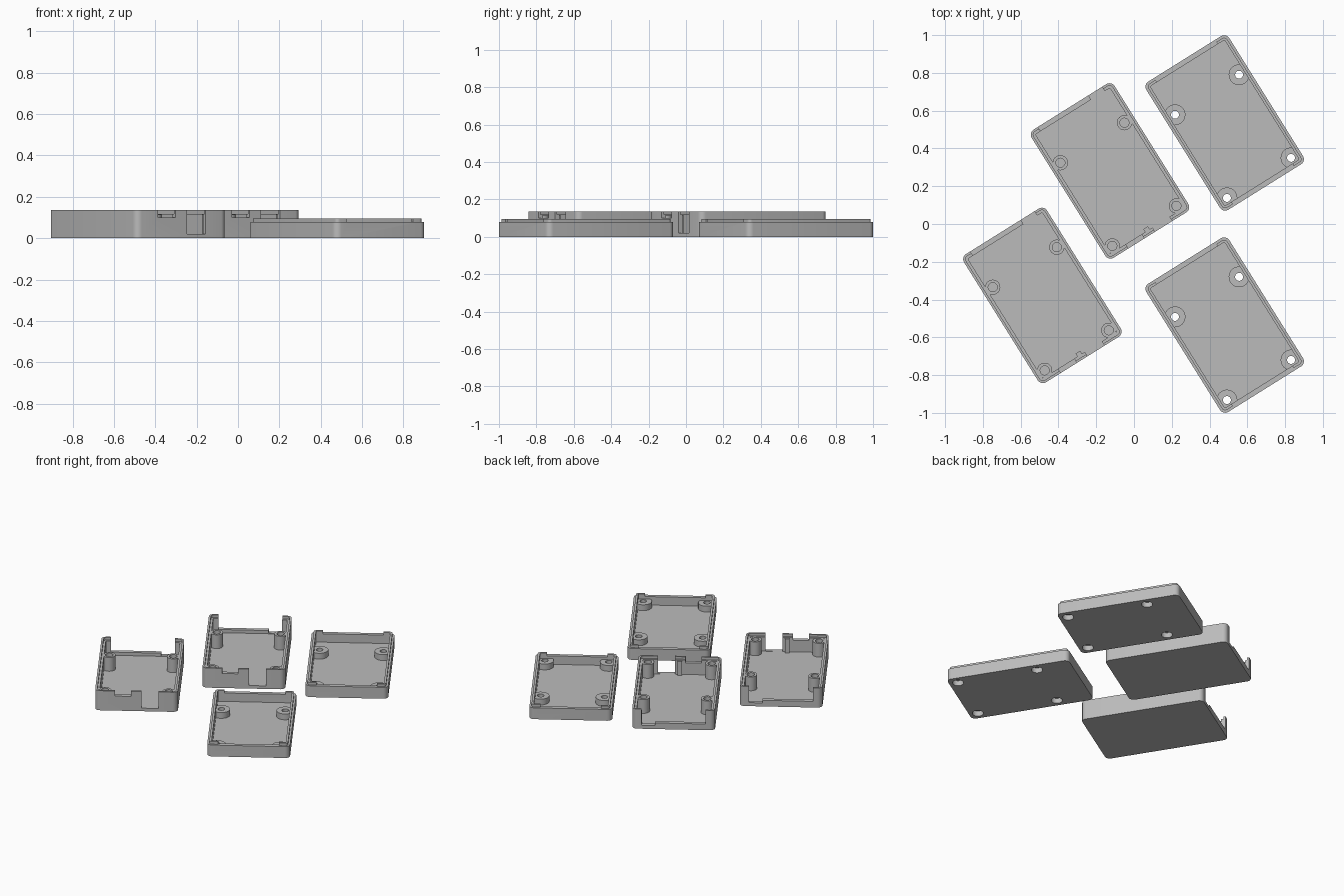
import bpy, bmesh, math
from mathutils import Vector

if "Cube" in bpy.data.objects:
    bpy.data.objects.remove(bpy.data.objects["Cube"])

W, L, R = 0.518, 0.80, 0.032      # footprint and corner radius
WALL, LIP = 0.027, 0.013          # wall and lip thickness
FLOOR = 0.02
CASE_H, LEDGE_H = 0.135, 0.118
LID_H, LID_TOP = 0.078, 0.096
POSTS = [(sx * 0.20, y) for sx in (-1, 1) for y in (0.176, -0.343)]

grey = bpy.data.materials.new("plain_grey")
grey.diffuse_color = (0.5, 0.5, 0.5, 1)
grey.use_nodes = True
grey.node_tree.nodes["Principled BSDF"].inputs["Base Color"].default_value = grey.diffuse_color


def extrude(points, z0, z1):
    """Solid prism object from a flat outline."""
    bm = bmesh.new()
    face = bm.faces.new([bm.verts.new((x, y, z0)) for x, y in points])
    res = bmesh.ops.extrude_face_region(bm, geom=[face])
    verts = [e for e in res["geom"] if isinstance(e, bmesh.types.BMVert)]
    bmesh.ops.translate(bm, verts=verts, vec=Vector((0, 0, z1 - z0)))
    bmesh.ops.recalc_face_normals(bm, faces=bm.faces)
    mesh = bpy.data.meshes.new("solid")
    bm.to_mesh(mesh)
    bm.free()
    ob = bpy.data.objects.new("solid", mesh)
    bpy.context.collection.objects.link(ob)
    return ob


def rounded(inset, z0, z1):
    w, l, r = W / 2 - inset, L / 2 - inset, max(R - inset, 0.008)
    pts = []
    for i, (sx, sy) in enumerate([(1, 1), (-1, 1), (-1, -1), (1, -1)]):
        for k in range(7):
            a = math.radians(90 * i + 15 * k)
            pts.append((sx * (w - r) + r * math.cos(a), sy * (l - r) + r * math.sin(a)))
    return extrude(pts, z0, z1)


def box(x0, x1, y0, y1, z0, z1):
    return extrude([(x0, y0), (x1, y0), (x1, y1), (x0, y1)], z0, z1)


def cylinder(x, y, r, z0, z1, n=32):
    ring = [2 * math.pi * i / n for i in range(n)]
    return extrude([(x + r * math.cos(a), y + r * math.sin(a)) for a in ring], z0, z1)


def combine(body, tool, operation):
    """Apply a boolean and throw the tool away."""
    mod = body.modifiers.new("cut", "BOOLEAN")
    mod.operation, mod.solver, mod.object = operation, "EXACT", tool
    bpy.context.view_layer.update()
    mesh = bpy.data.meshes.new_from_object(
        body.evaluated_get(bpy.context.evaluated_depsgraph_get()))
    body.modifiers.clear()
    body.data = mesh
    bpy.data.objects.remove(tool)


def cut(body, tool):
    combine(body, tool, "DIFFERENCE")


def add(body, tool):
    combine(body, tool, "UNION")


def make_case():
    body = rounded(0, 0, CASE_H)
    cut(body, rounded(WALL, FLOOR, 0.3))          # cavity
    cut(body, rounded(LIP, LEDGE_H, 0.3))         # ledge for the lid lip
    front, back = -L / 2, L / 2
    cut(body, box(-0.135, -0.035, front - 0.1, front + 0.05, 0.10, 0.3))   # shallow port
    cut(body, box(0.032, 0.138, front - 0.1, front + 0.05, 0.021, 0.3))    # deep port
    cut(body, box(-0.20, 0.20, back - 0.05, back + 0.1, 0.042, 0.3))       # rear opening
    cut(body, box(0.115, 0.20, back - 0.05, back + 0.1, 0.024, 0.3))       # rear step
    add(body, box(-0.014, 0.014, front + 0.015, front + 0.045, 0.01, 0.116))  # rib
    for x, y in POSTS:
        add(body, cylinder(x, y, 0.04, 0.01, 0.115))
    for x, y in POSTS:
        cut(body, cylinder(x, y, 0.024, 0.03, 0.3))
    return body


def make_lid():
    body = rounded(0, 0, LID_TOP)
    rim = rounded(-0.05, LID_H, 0.3)              # shave the outer half of the wall
    cut(rim, rounded(LIP, 0, 0.4))
    cut(body, rim)
    cut(body, rounded(WALL, FLOOR, 0.3))          # cavity
    for s in (-1, 1):                             # lip gaps in the short walls
        y0, y1 = sorted((s * (L / 2 - 0.05), s * (L / 2 + 0.1)))
        cut(body, box(-0.19, 0.19, y0, y1, LID_H, 0.3))
    for x, y in POSTS:
        add(body, cylinder(x, y, 0.055, 0.01, 0.06))
    for x, y in POSTS:
        cut(body, cylinder(x, y, 0.021, -0.1, 0.3))    # screw hole
        cut(body, cylinder(x, y, 0.035, -0.1, 0.035))  # screw head recess
    return body


def place(body, name, spots):
    body.data.materials.clear()
    body.data.materials.append(grey)
    bpy.ops.object.select_all(action="DESELECT")
    body.select_set(True)
    bpy.context.view_layer.objects.active = body
    bpy.ops.object.shade_smooth_by_angle(angle=math.radians(30))
    for i, (x, y) in enumerate(spots):
        ob = body if i == 0 else body.copy()
        if i:
            bpy.context.collection.objects.link(ob)
        ob.name = f"{name}_{i + 1}"
        ob.location = (x, y, 0)
        ob.rotation_euler.z = math.radians(32)


place(make_case(), "case", [(-0.127, 0.281), (-0.485, -0.378)])
place(make_lid(), "lid", [(0.48, 0.535), (0.48, -0.535)])
